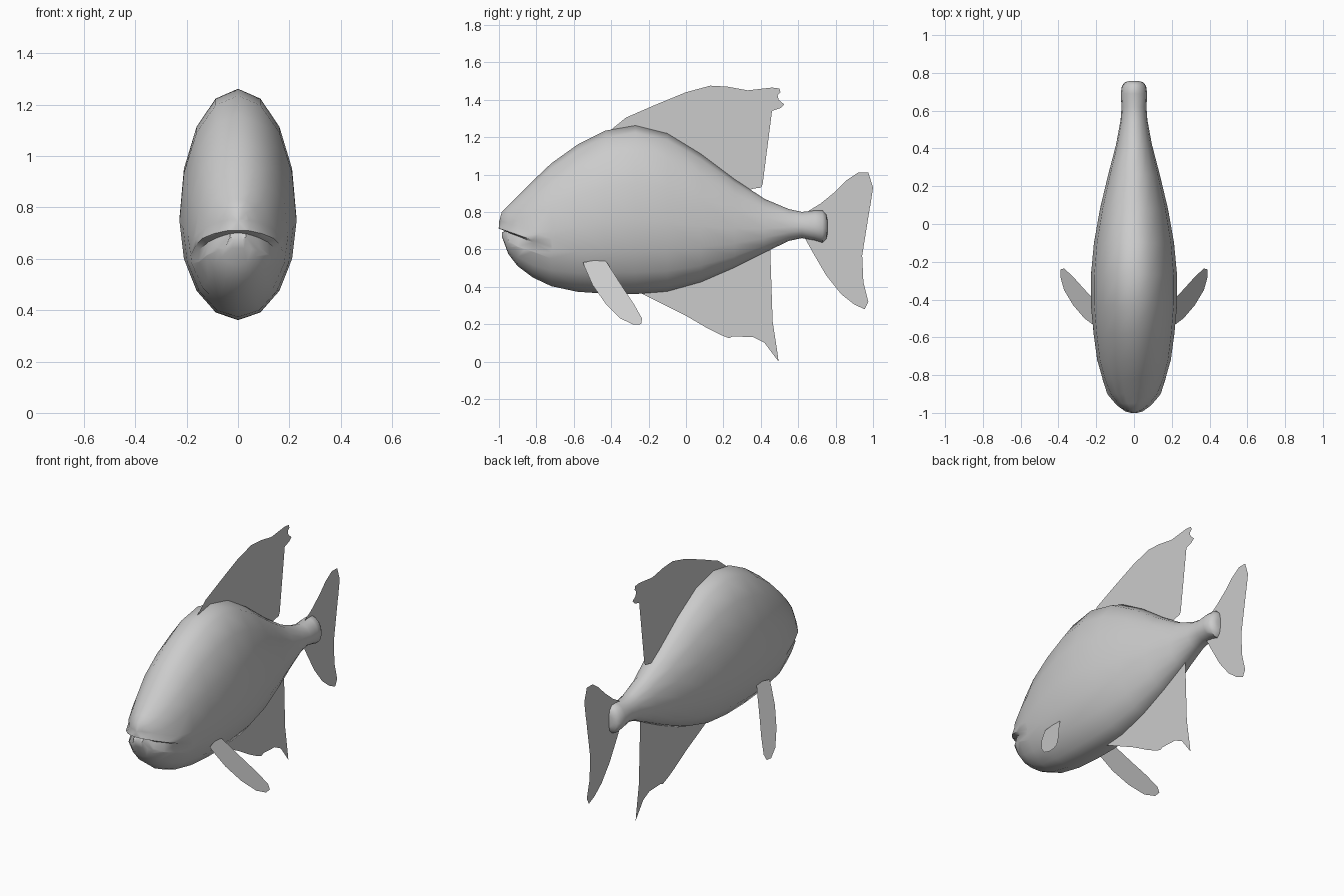
import bpy, bmesh, math
from mathutils import Vector

if "Cube" in bpy.data.objects:
    bpy.data.objects.remove(bpy.data.objects["Cube"], do_unlink=True)

# One plain grey for the whole fish
grey = bpy.data.materials.new("plain grey")
grey.use_nodes = True
grey.diffuse_color = (.6, .6, .6, 1)
grey.node_tree.nodes["Principled BSDF"].inputs["Base Color"].default_value = (.6, .6, .6, 1)


def finish(bm, name, smooth_angle=None):
    """Turn a bmesh into a named grey object, optionally smooth shaded."""
    mesh = bpy.data.meshes.new(name)
    bm.to_mesh(mesh)
    bm.free()
    mesh.materials.append(grey)
    obj = bpy.data.objects.new(name, mesh)
    bpy.context.collection.objects.link(obj)
    if smooth_angle:
        bpy.ops.object.select_all(action='DESELECT')
        obj.select_set(True)
        bpy.context.view_layer.objects.active = obj
        bpy.ops.object.shade_smooth_by_angle(angle=math.radians(smooth_angle))
    return obj


def fin(name, outline, across=lambda y, z: 0):
    """Flat sheet from a side outline; across gives x at each point."""
    bm = bmesh.new()
    face = bm.faces.new([bm.verts.new((across(y, z), y, z)) for y, z in outline])
    bmesh.ops.triangulate(bm, faces=[face])
    return finish(bm, name)


# Body stations: y, bottom, top, half width
STATIONS = [
    (-.985, .67, .8, .045), (-.95, .575, .835, .09), (-.9, .51, .885, .132),
    (-.82, .45, .965, .166), (-.72, .403, 1.06, .195), (-.58, .373, 1.16, .214),
    (-.43, .363, 1.235, .228), (-.27, .361, 1.262, .228), (-.1, .375, 1.22, .212),
    (.08, .425, 1.11, .18), (.26, .503, .975, .137), (.42, .583, .87, .095),
    (.55, .645, .815, .071), (.62, .66, .8, .066), (.69, .648, .808, .07),
    (.73, .635, .808, .064), (.75, .655, .785, .05), (.757, .685, .755, .025),
]
SIDES = 16


def ring(bm, y, low, high, half):
    mid = low + (high - low) * .44
    loop = []
    for i in range(SIDES):
        a = math.tau * i / SIDES
        c = math.cos(a)
        reach = high - mid if c > 0 else mid - low
        loop.append(bm.verts.new((half * math.sin(a), y, mid + reach * c)))
    return loop


bm = bmesh.new()
rings = [ring(bm, *s) for s in STATIONS]
for a, b in zip(rings, rings[1:]):
    for i in range(SIDES):
        j = (i + 1) % SIDES
        bm.faces.new((a[i], a[j], b[j], b[i]))
nose = bm.verts.new((0, -1, .745))
for i in range(SIDES):
    bm.faces.new((nose, rings[0][(i + 1) % SIDES], rings[0][i]))
bm.faces.new(rings[-1])
bmesh.ops.recalc_face_normals(bm, faces=bm.faces)

# Mouth: slice the snout along a sloping plane, then tuck in below the lip
MOUTH_BACK = -.75
corner = Vector((0, -1, .715))
up = Vector((0, .36, 1)).normalized()
LIP = {.04: 0, 0: .008, -.014: -.02, -.06: 0}
for offset in LIP:
    snout = [f for f in bm.faces if min(v.co.y for v in f.verts) < MOUTH_BACK - .01]
    geom = set(snout) | {e for f in snout for e in f.edges} | {v for f in snout for v in f.verts}
    bmesh.ops.bisect_plane(bm, geom=list(geom), dist=.0005,
                           plane_co=corner + up * offset, plane_no=up)
bm.normal_update()
moves = []
for v in bm.verts:
    height = (v.co - corner).dot(up)
    fade = min(1, max(0, (MOUTH_BACK - v.co.y) / .12))
    for offset, push in LIP.items():
        if abs(height - offset) < .001:
            moves.append((v, v.normal * push * fade))
for v, move in moves:
    v.co += move
finish(bm, "body", 50)

# Upright fins on the centre line
fin("dorsal_fin", [
    (-.4, 1.24), (-.32, 1.305), (-.17, 1.37), (0, 1.44), (.13, 1.475), (.22, 1.47),
    (.33, 1.45), (.38, 1.445), (.46, 1.465), (.5, 1.46), (.505, 1.44), (.49, 1.425),
    (.495, 1.4), (.525, 1.375), (.505, 1.355), (.46, 1.34), (.4, 1.28), (.33, 1.21),
    (.315, 1.17), (.32, 1.12), (.36, 1.05), (.4, .99), (.41, .95), (.4, .93),
    (.36, .925), (.3, .9), (.1, 1), (-.2, 1.18)])
fin("anal_fin", [
    (-.25, .37), (-.15, .32), (0, .245), (.12, .175), (.18, .145), (.23, .125),
    (.25, .135), (.265, .165), (.3, .155), (.36, .13), (.42, .1), (.45, .06),
    (.495, 0), (.49, .04), (.46, .09), (.435, .13), (.465, .165), (.455, .2),
    (.42, .235), (.415, .3), (.43, .38), (.45, .5), (.45, .61), (.4, .63), (0, .47)])
fin("tail_fin", [
    (.63, .79), (.72, .845), (.8, .91), (.86, .97), (.92, 1.01), (.975, 1.01),
    (1, .93), (.985, .83), (.935, .72), (.92, .6), (.94, .46), (.975, .32),
    (.955, .28), (.9, .305), (.83, .36), (.75, .46), (.68, .58), (.63, .67)])

# Paired side fins, sloping out and back
PECTORAL = [(-.55, .53), (-.54, .5), (-.5, .41), (-.43, .31), (-.35, .23), (-.28, .197),
            (-.24, .2), (-.235, .23), (-.28, .31), (-.34, .4), (-.42, .525), (-.44, .55)]
for side, sign in (("left", 1), ("right", -1)):
    fin(side + "_pectoral_fin", PECTORAL,
        lambda y, z: sign * (.19 + (.53 - z) * .6))
